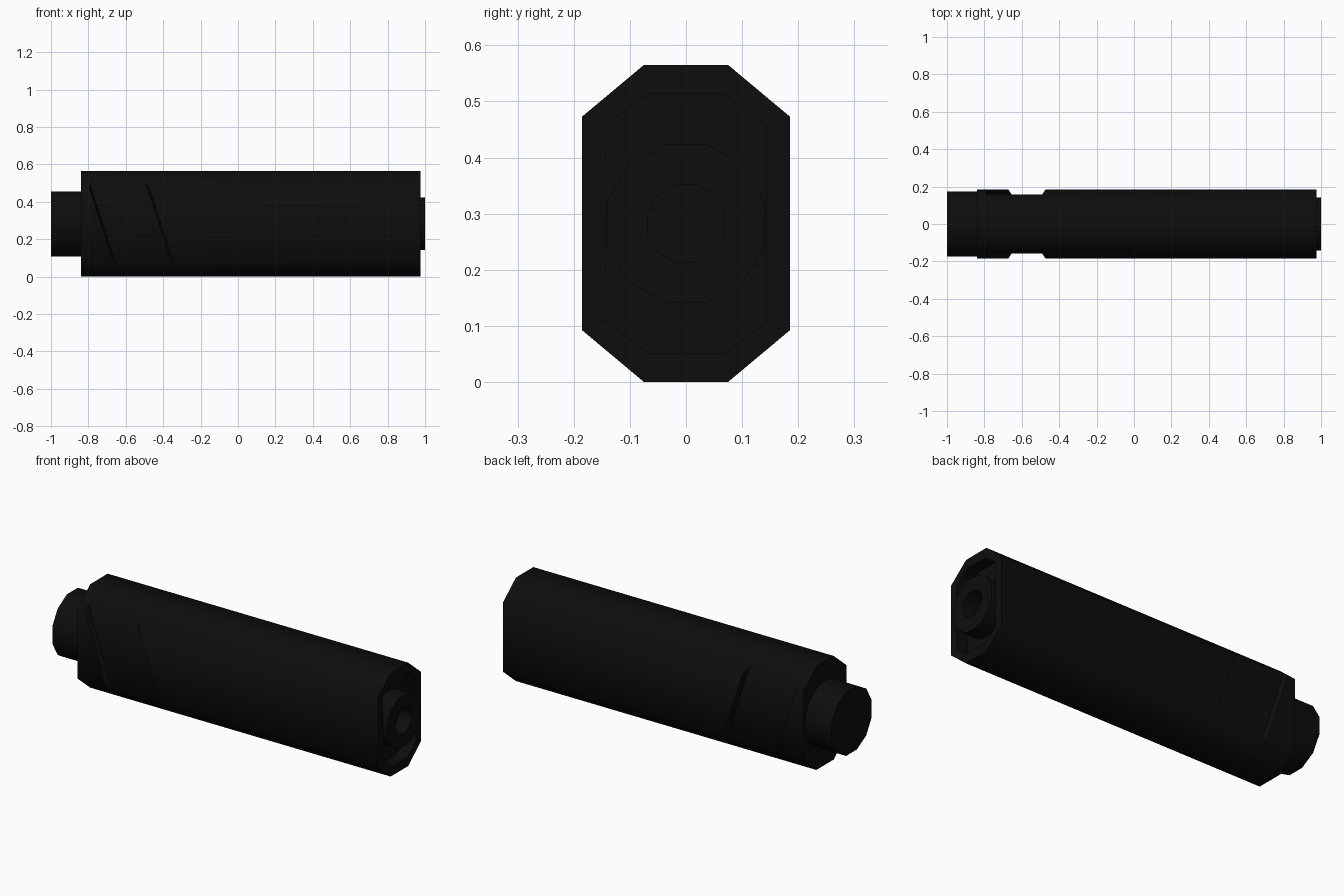
import bpy, bmesh, math

if "Cube" in bpy.data.objects:
    bpy.data.objects.remove(bpy.data.objects["Cube"])

CZ = 0.2825  # height of the long axis

black = bpy.data.materials.new("matte black")
black.diffuse_color = (0.004, 0.004, 0.004, 1)
black.use_nodes = True
black.node_tree.nodes["Principled BSDF"].inputs["Base Color"].default_value = black.diffuse_color


def octagon(w, h, cw, ch):
    """Chamfered rectangle in (y, z): half sizes w, h and chamfer cw, ch."""
    return [(w, CZ - h + ch), (w, CZ + h - ch), (w - cw, CZ + h), (cw - w, CZ + h),
            (-w, CZ + h - ch), (-w, CZ - h + ch), (cw - w, CZ - h), (w - cw, CZ - h)]


def circle(r, n=12):
    """Regular polygon with flats on top and sides, r to the flats."""
    rr = r / math.cos(math.pi / n)
    return [(rr * math.cos((i + 0.5) * 2 * math.pi / n),
             CZ + rr * math.sin((i + 0.5) * 2 * math.pi / n)) for i in range(n)]


def loft(name, rings):
    """Skin equal-length rings of 3D points and cap both ends."""
    bm = bmesh.new()
    vs = [[bm.verts.new(p) for p in ring] for ring in rings]
    n = len(vs[0])
    for a, b in zip(vs, vs[1:]):
        for i in range(n):
            bm.faces.new((a[i], a[(i + 1) % n], b[(i + 1) % n], b[i]))
    bm.faces.new(vs[0][::-1])
    bm.faces.new(vs[-1])
    bmesh.ops.recalc_face_normals(bm, faces=bm.faces)
    me = bpy.data.meshes.new(name)
    bm.to_mesh(me)
    bm.free()
    me.materials.append(black)
    ob = bpy.data.objects.new(name, me)
    bpy.context.collection.objects.link(ob)
    return ob


def along_x(name, sections):
    return loft(name, [[(x, y, z) for y, z in prof] for x, prof in sections])


def smooth(ob):
    bpy.ops.object.select_all(action='DESELECT')
    ob.select_set(True)
    bpy.context.view_layer.objects.active = ob
    bpy.ops.object.shade_smooth_by_angle(angle=math.radians(55))


# Main octagonal body with a recessed front end
outer = octagon(0.185, 0.2825, 0.11, 0.092)
inner = octagon(0.143, 0.232, 0.077, 0.056)
body = along_x("body", [(-0.84, outer), (0.975, outer), (0.975, inner), (0.91, inner)])

# Slanted shallow pocket on each side
for side in (-1, 1):
    rings = []
    for y, grow in ((0.157, 0.0), (0.20, 0.017)):
        rings.append([(x, side * y, z) for x, z in (
            (-0.825 - grow, 0.60), (-0.525 + grow, 0.60),
            (-0.325 + grow, -0.02), (-0.625 - grow, -0.02))])
    cutter = loft("pocket_cutter", rings)
    cutter.hide_render = True
    mod = body.modifiers.new("pocket", 'BOOLEAN')
    mod.object = cutter
    mod.operation = 'DIFFERENCE'
    mod.solver = 'EXACT'
    bpy.context.view_layer.objects.active = body
    bpy.ops.object.modifier_apply(modifier=mod.name)
    bpy.data.objects.remove(cutter)
smooth(body)

# Rear mounting collar
smooth(along_x("rear_collar", [(-1.0, circle(0.174)), (-0.83, circle(0.174))]))

# Front end ring with a blind bore
smooth(along_x("front_ring", [(0.90, circle(0.141)), (1.0, circle(0.141)),
                              (1.0, circle(0.069)), (0.92, circle(0.069))]))
